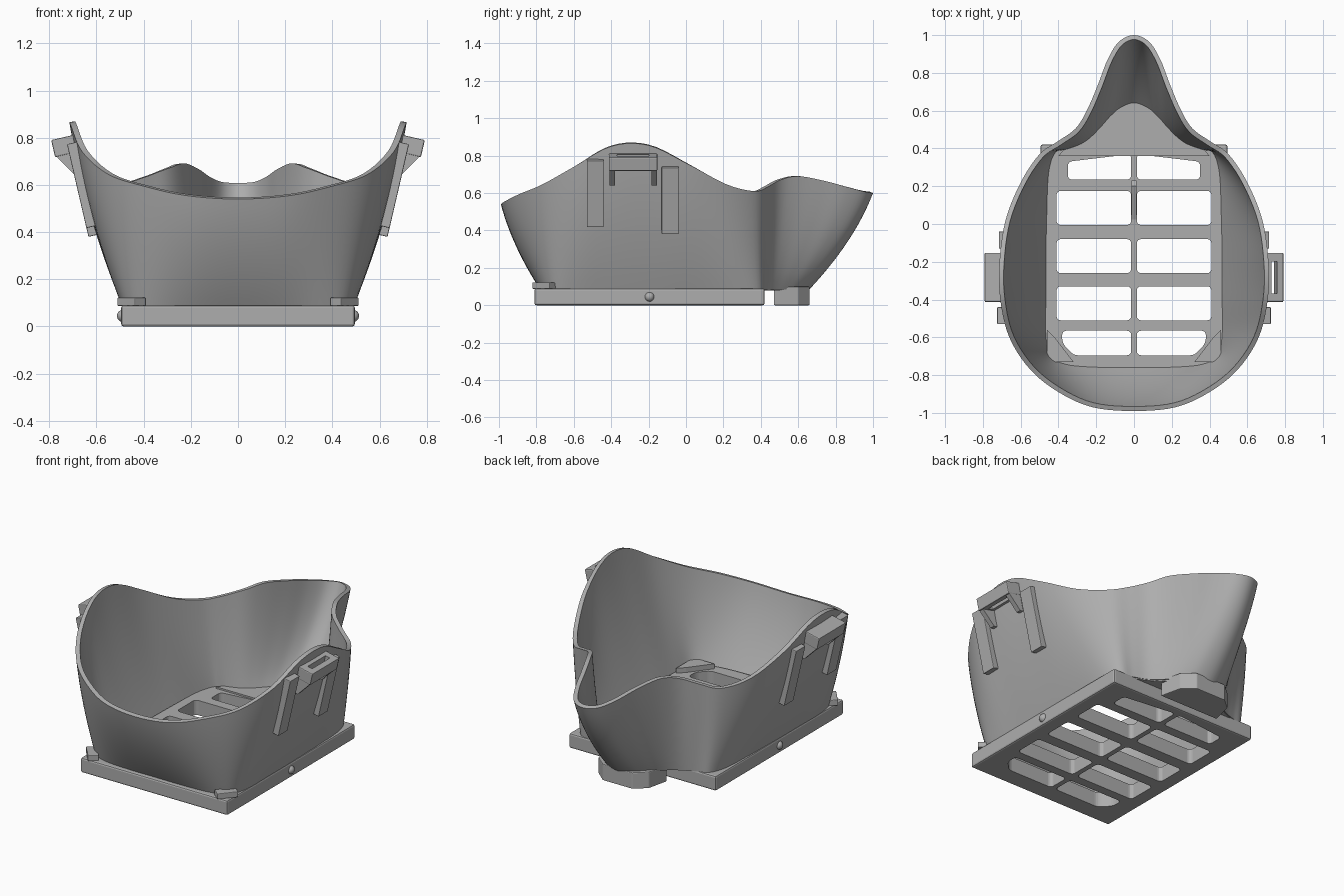
import bpy, bmesh, math
from mathutils import Matrix, Vector

if "Cube" in bpy.data.objects:
    bpy.data.objects.remove(bpy.data.objects["Cube"])

grey = bpy.data.materials.new("matte grey")
grey.use_nodes = True
grey.diffuse_color = (0.42, 0.42, 0.42, 1)
grey.node_tree.nodes["Principled BSDF"].inputs["Base Color"].default_value = grey.diffuse_color


def finish(name, bm, smooth=False):
    mesh = bpy.data.meshes.new(name)
    bm.to_mesh(mesh)
    bm.free()
    mesh.materials.append(grey)
    obj = bpy.data.objects.new(name, mesh)
    bpy.context.collection.objects.link(obj)
    if smooth:
        select(obj)
        bpy.ops.object.shade_smooth_by_angle(angle=math.radians(40))
    return obj


def select(obj):
    bpy.ops.object.select_all(action="DESELECT")
    obj.select_set(True)
    bpy.context.view_layer.objects.active = obj


def add_prism(bm, outline, low, high, corner=0.0):
    """Extrude an XY outline along z, optionally rounding its corners."""
    base = [bm.verts.new((x, y, low)) for x, y in outline]
    face = bm.faces.new(base)
    extruded = bmesh.ops.extrude_face_region(bm, geom=[face])["geom"]
    top = [v for v in extruded if isinstance(v, bmesh.types.BMVert)]
    bmesh.ops.translate(bm, verts=top, vec=(0, 0, high - low))
    if corner:
        sides = [e for v in base for e in v.link_edges if e.other_vert(v) in top]
        bmesh.ops.bevel(bm, geom=sides, offset=corner, segments=4,
                        profile=0.5, affect="EDGES")


def prism(name, outline, low, high, matrix=Matrix(), corner=0.0, edge=0.0):
    bm = bmesh.new()
    add_prism(bm, outline, low, high, corner)
    if edge:
        bmesh.ops.bevel(bm, geom=bm.edges[:], offset=edge, segments=2,
                        profile=0.5, affect="EDGES")
    bm.transform(matrix)
    bmesh.ops.recalc_face_normals(bm, faces=bm.faces)
    return finish(name, bm)


def rect(x0, x1, y0, y1):
    return [(x0, y0), (x1, y0), (x1, y1), (x0, y1)]


def block(name, size, matrix, edge=0.004):
    x, y, z = (s / 2 for s in size)
    return prism(name, rect(-x, x, -y, y), -z, z, matrix, edge=edge)


def cut(obj, cutter):
    mod = obj.modifiers.new("openings", "BOOLEAN")
    mod.operation = "DIFFERENCE"
    mod.solver = "EXACT"
    mod.object = cutter
    select(obj)
    bpy.ops.object.modifier_apply(modifier=mod.name)
    bpy.data.objects.remove(cutter)


# Shell: half outline, back to front, as rim x, y, z and foot x, y
HALF = [
    (0, 1.0, .60, 0, .66), (.08, .965, .605, .08, .635), (.14, .87, .63, .14, .585),
    (.19, .74, .665, .19, .53), (.25, .60, .69, .24, .48), (.31, .505, .67, .29, .445),
    (.40, .44, .635, .36, .42), (.50, .37, .61, .435, .395), (.60, .22, .645, .475, .28),
    (.68, .02, .75, .485, .05), (.712, -.2, .855, .49, -.2), (.708, -.4, .85, .49, -.4),
    (.66, -.6, .74, .49, -.59), (.55, -.77, .645, .465, -.71), (.40, -.89, .595, .37, -.765),
    (.22, -.97, .555, .2, -.78), (0, -.99, .54, 0, -.78)]
controls = [Vector(p) for p in HALF]
controls += [Vector((-p[0], p[1], p[2], -p[3], p[4])) for p in HALF[-2:0:-1]]


def spline(points, steps):
    """Closed smooth curve through the points."""
    n = len(points)
    for i in range(n):
        a, b, c, d = (points[(i + k) % n] for k in (-1, 0, 1, 2))
        for s in range(steps):
            t = s / steps
            yield (b * 2 + (c - a) * t + (a * 2 - b * 5 + c * 4 - d) * t * t
                   + (b * 3 - a - c * 3 + d) * t ** 3) / 2


FOOT, LEVELS = 0.085, 14
bm = bmesh.new()
columns = []
for rx, ry, rz, fx, fy in spline(controls, 5):
    column = []
    for k in range(LEVELS + 1):
        t = k / LEVELS
        s = t + 0.42 * t * (1 - t)
        column.append(bm.verts.new((fx + (rx - fx) * s, fy + (ry - fy) * s,
                                    FOOT + (rz - FOOT) * t)))
    columns.append(column)
for i, here in enumerate(columns):
    ahead = columns[(i + 1) % len(columns)]
    for k in range(LEVELS):
        bm.faces.new((here[k], here[k + 1], ahead[k + 1], ahead[k]))
shell = finish("mask_shell", bm)
wall = shell.modifiers.new("wall", "SOLIDIFY")
wall.thickness = 0.025
wall.offset = -1
select(shell)
bpy.ops.object.modifier_apply(modifier=wall.name)
bpy.ops.object.shade_smooth_by_angle(angle=math.radians(40))

# Filter plate with two columns of rounded windows
plate = prism("filter_plate", rect(-.495, .495, -.81, .42), 0, .09, edge=.01)
bm = bmesh.new()
for side in (1, -1):
    windows = [rect(.015, .41, y - h, y + h)
               for y, h in ((.085, .09), (-.17, .09), (-.42, .09))]
    windows.append([(.015, .235), (.35, .235), (.35, .33), (.015, .37)])
    windows.append([(.015, -.695), (.32, -.695), (.38, -.63), (.38, -.565), (.015, -.565)])
    for outline in windows:
        add_prism(bm, [(side * x, y) for x, y in outline], -.1, .2, corner=.022)
bmesh.ops.recalc_face_normals(bm, faces=bm.faces)
cut(plate, finish("window_cutter", bm))

# Nose floor and the foot beneath it
prism("nose_floor", [(-.40, .36), (.40, .36), (.36, .41), (.23, .47), (.12, .59), (0, .645),
                     (-.12, .59), (-.23, .47), (-.36, .41), (-.40, .36)][:-1], .08, .1)
prism("nose_foot", [(-.2, .47), (.2, .47), (.17, .6), (.1, .66), (-.1, .66), (-.17, .6)],
      0, .1, edge=.005)

# Small fin on the centre bar: a YZ profile extruded across x
across = Matrix(((0, 0, 1, 0), (1, 0, 0, 0), (0, 1, 0, 0), (0, 0, 0, 1)))
prism("centre_fin", [(.01, .085), (.23, .085), (.23, .13), (.2, .15)], -.012, .012, across)

TILT = Matrix.Rotation(math.radians(13), 4, "Y")
# XZ profile extruded along y
along = Matrix(((1, 0, 0, 0), (0, 0, 1, 0), (0, 1, 0, 0), (0, 0, 0, 1)))
for side, word in ((1, "left"), (-1, "right")):
    flip = Matrix.Scale(side, 4, (1, 0, 0))

    # Strap guide bars lying on the cheek
    for place, at in (("front", (.662, -.485, .60)), ("rear", (.653, -.085, .563))):
        block(f"{word}_{place}_guide", (.045, .09, .365),
              flip @ Matrix.Translation(at) @ TILT)

    # Strap loop with its slot and two gussets
    seat = flip @ Matrix.Translation((.735, -.283, .765)) @ TILT
    loop = block(f"{word}_strap_loop", (.1, .26, .075), seat, edge=.006)
    cut(loop, block("slot_cutter", (.03, .17, .3), seat, edge=0))
    for place, y in (("front", -.41), ("rear", -.185)):
        prism(f"{word}_{place}_gusset", [(.67, .76), (.77, .73), (.765, .715), (.69, .64), (.655, .645)],
              y, y + .03, flip @ along)

    # Corner tabs holding the plate
    block(f"{word}_corner_tab", (.12, .06, .035),
          flip @ Matrix.Translation((.452, -.757, .105)) @ Matrix.Rotation(math.radians(50), 4, "Z"))

    # Triangular web in the inner front corner
    prism(f"{word}_corner_web", [(.32, -.73), (.46, -.73), (.46, -.56), (.42, -.6)],
          .08, .12, flip)

    # Round snap stud on the plate edge
    bm = bmesh.new()
    bmesh.ops.create_uvsphere(bm, u_segments=20, v_segments=12, radius=.026,
                              matrix=Matrix.Translation((side * .487, -.195, .045)))
    finish(f"{word}_snap_stud", bm, smooth=True)
